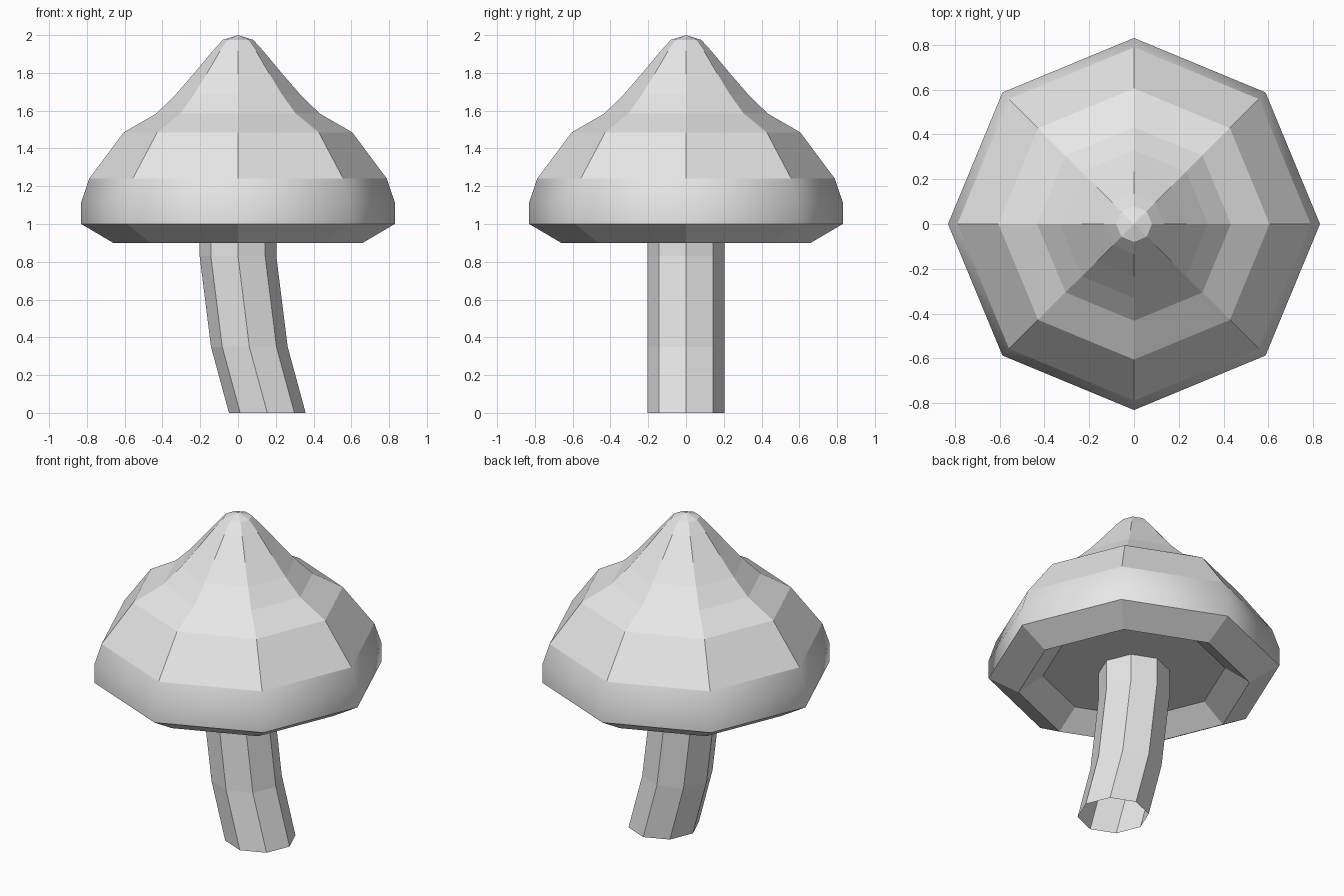
import bpy
import bmesh
from math import cos, sin, tau

cube = bpy.data.objects.get("Cube")
if cube:
    bpy.data.objects.remove(cube, do_unlink=True)

SIDES = 8

grey = bpy.data.materials.new("plain grey")
grey.use_nodes = True
grey.diffuse_color = (0.8, 0.8, 0.8, 1)
grey.node_tree.nodes["Principled BSDF"].inputs["Base Color"].default_value = (0.8, 0.8, 0.8, 1)


def loft(name, rings, close_start=False, close_end=False, smooth_bands=()):
    """Join octagonal rings given as (centre x, radius, z)."""
    bm = bmesh.new()
    loops = []
    for cx, r, z in rings:
        loops.append([bm.verts.new((cx + r * cos(tau * i / SIDES), r * sin(tau * i / SIDES), z))
                      for i in range(SIDES)])
    for band, (a, b) in enumerate(zip(loops, loops[1:])):
        for i in range(SIDES):
            j = (i + 1) % SIDES
            face = bm.faces.new((a[i], a[j], b[j], b[i]))
            face.smooth = band in smooth_bands
    if close_start:
        bm.faces.new(loops[0][::-1])
    if close_end:
        # Shallow point fanned from the last ring
        cx, _, z = rings[-1]
        tip = bm.verts.new((cx, 0, z + 0.025))
        for i in range(SIDES):
            bm.faces.new((loops[-1][i], loops[-1][(i + 1) % SIDES], tip))
    mesh = bpy.data.meshes.new(name)
    bm.to_mesh(mesh)
    bm.free()
    mesh.materials.append(grey)
    obj = bpy.data.objects.new(name, mesh)
    bpy.context.collection.objects.link(obj)
    return obj


# Cap: recessed underside, rounded rim, flared faceted peak
cap_profile = [(0.52, 1.0), (0.66, 0.9), (0.83, 1.0), (0.83, 1.115), (0.788, 1.24),
               (0.605, 1.485), (0.432, 1.585), (0.33, 1.685), (0.235, 1.795),
               (0.135, 1.915), (0.08, 1.975)]
loft("mushroom_cap", [(0, r, z) for r, z in cap_profile],
     close_start=True, close_end=True, smooth_bands=(2, 3))

# Stem: open tube that bends sideways toward its foot
stem_path = [(0.155, 0), (0.06, 0.35), (0, 0.83), (0, 1.0)]
loft("mushroom_stem", [(x, 0.203, z) for x, z in stem_path])
